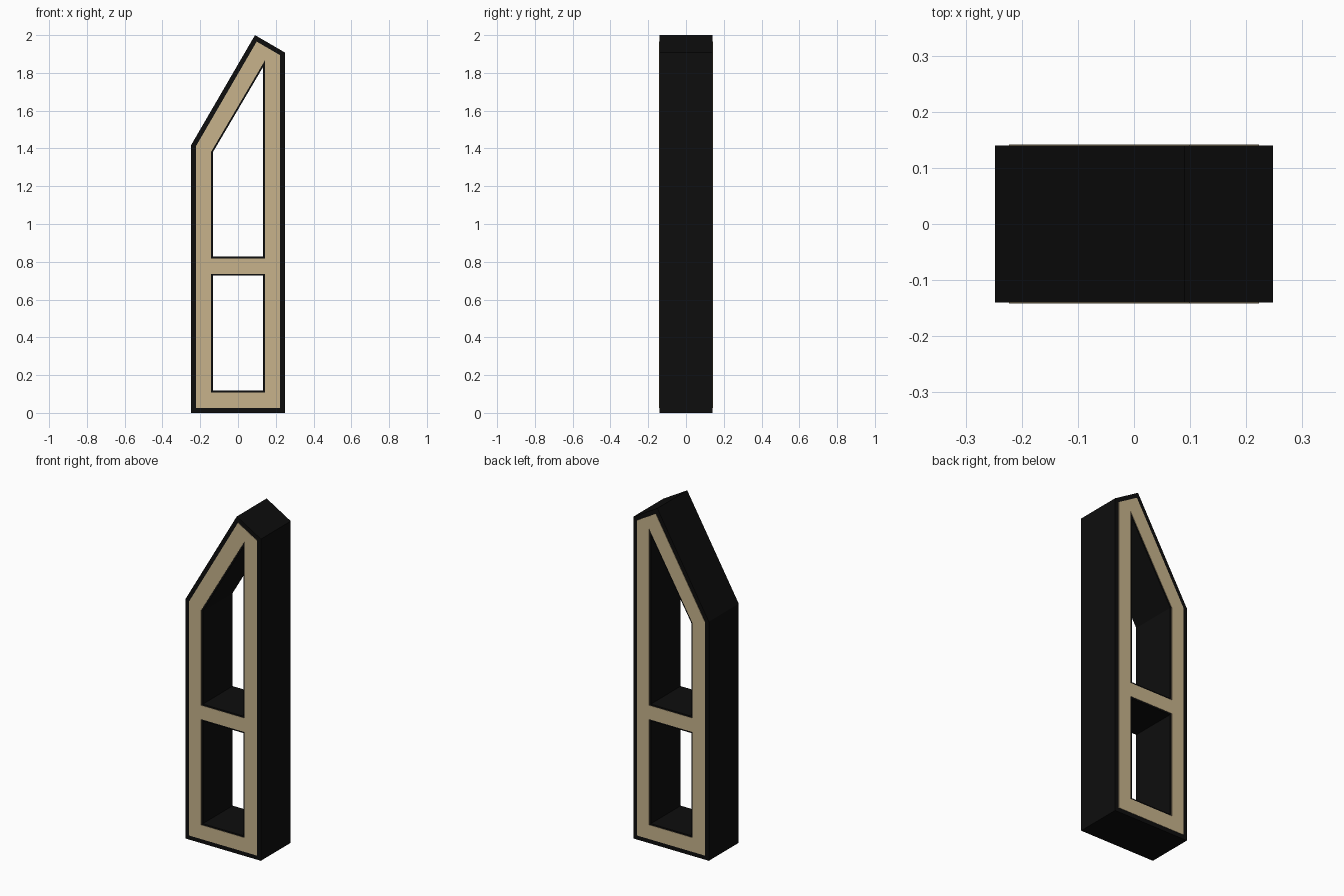
import bpy
from mathutils import Vector
from mathutils.geometry import intersect_line_line_2d, intersect_line_line

cube = bpy.data.objects.get("Cube")
if cube:
    bpy.data.objects.remove(cube, do_unlink=True)


def make_material(name, colour):
    mat = bpy.data.materials.new(name)
    mat.use_nodes = True
    mat.diffuse_color = colour
    bsdf = mat.node_tree.nodes["Principled BSDF"]
    bsdf.inputs["Base Color"].default_value = colour
    bsdf.inputs["Roughness"].default_value = 0.8
    return mat


def inset(points, amount):
    """Offset a counter-clockwise outline inward (negative goes outward)."""
    pts = [Vector((x, z, 0)) for x, z in points]
    lines = []
    for a, b in zip(pts, pts[1:] + pts[:1]):
        d = (b - a).normalized()
        shift = Vector((-d.y, d.x, 0)) * amount
        lines.append((a + shift, b + shift))
    result = []
    for prev, cur in zip(lines[-1:] + lines[:-1], lines):
        p = intersect_line_line(*prev, *cur)[0]
        result.append((p.x, p.y))
    return result


def extruded_outline(name, outlines, y, half_depth, mat):
    """Fill the first outline, cut the others as holes, and extrude along y."""
    curve = bpy.data.curves.new(name + "_outline", "CURVE")
    curve.dimensions = "2D"
    curve.fill_mode = "BOTH"
    curve.extrude = half_depth
    for outline in outlines:
        spline = curve.splines.new("POLY")
        spline.points.add(len(outline) - 1)
        for point, (x, z) in zip(spline.points, outline):
            point.co = (x, z, 0, 1)
        spline.use_cyclic_u = True
    temp = bpy.data.objects.new(name + "_temp", curve)
    bpy.context.scene.collection.objects.link(temp)
    mesh = bpy.data.meshes.new_from_object(
        temp.evaluated_get(bpy.context.evaluated_depsgraph_get()))
    bpy.data.objects.remove(temp, do_unlink=True)
    # Stand the outline upright and place it along the depth
    for v in mesh.vertices:
        px, pz, depth = v.co
        v.co = (px, y - depth, pz)
    mesh.materials.clear()
    mesh.materials.append(mat)
    for face in mesh.polygons:
        face.material_index = 0
        face.use_smooth = False
    obj = bpy.data.objects.new(name, mesh)
    bpy.context.scene.collection.objects.link(obj)
    return obj


black = make_material("black", (0.004, 0.004, 0.004, 1))
tan = make_material("tan", (0.57, 0.45, 0.26, 1))

# Outer silhouette and the two window openings
outer = [(-0.248, 0), (0.248, 0), (0.248, 1.908), (0.09, 2.0), (-0.248, 1.418)]
lower = [(-0.133, 0.118), (0.133, 0.118), (0.133, 0.727), (-0.133, 0.727)]
upper = [(-0.133, 0.827), (0.133, 0.827), (0.133, 1.832), (-0.133, 1.38)]

# Deep frame body
extruded_outline("frame_body", [outer, lower, upper], 0, 0.14, black)

# Thin facing plates on both sides, leaving a dark rim round every edge
facing = [inset(outer, 0.025), inset(lower, -0.009), inset(upper, -0.009)]
for side, name in ((-1, "front_facing"), (1, "back_facing")):
    extruded_outline(name, facing, side * 0.14, 0.002, tan)
